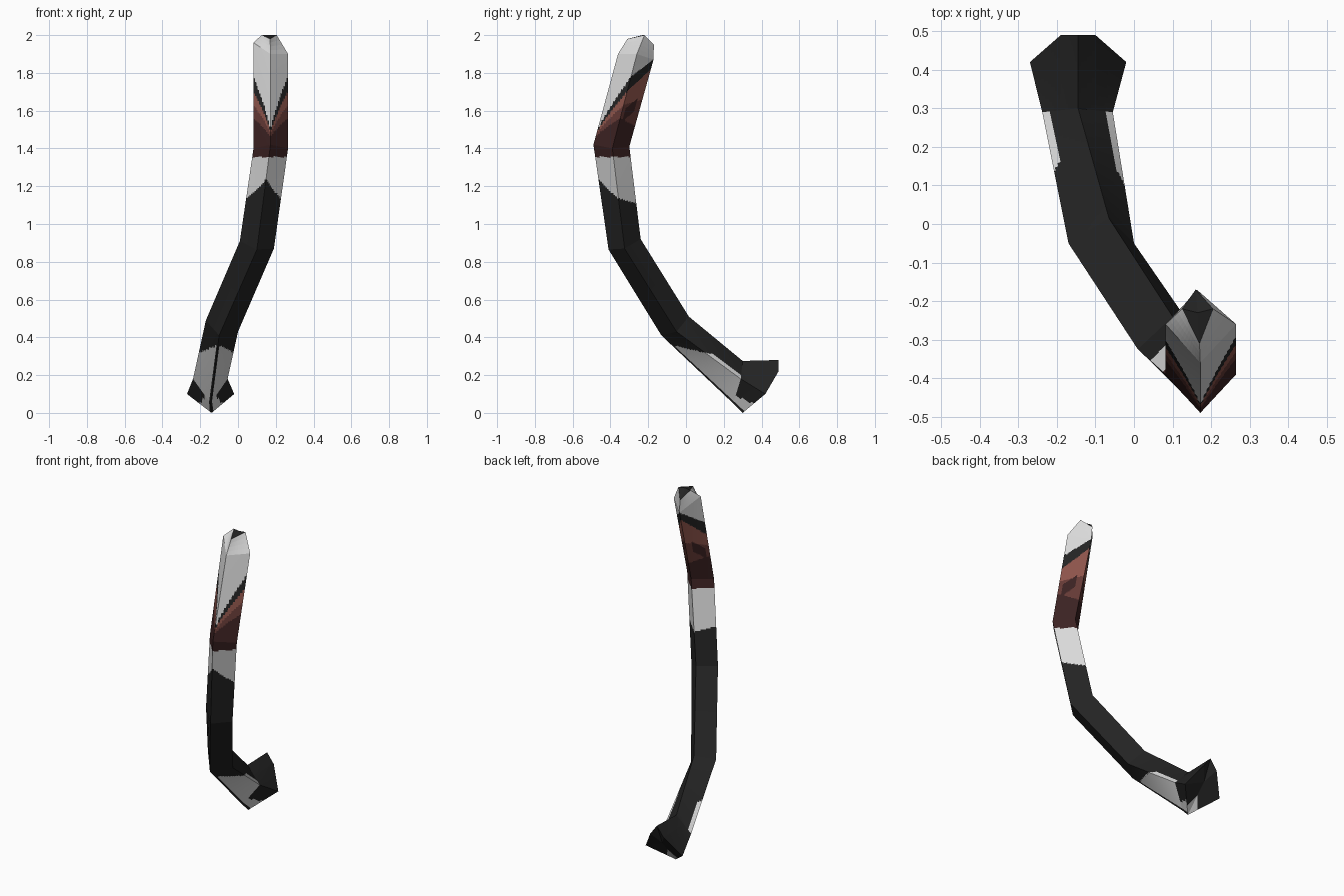
import bpy, bmesh
from mathutils import Vector as V

if "Cube" in bpy.data.objects:
    bpy.data.objects.remove(bpy.data.objects["Cube"])


def material(name, col):
    m = bpy.data.materials.new(name)
    m.diffuse_color = (*col, 1)
    m.use_nodes = True
    m.node_tree.nodes["Principled BSDF"].inputs["Base Color"].default_value = m.diffuse_color
    return m


BLACK, GREY, RED, BROWN, MAROON = range(5)
mats = [material("soft black", (.017, .017, .017)),
        material("light grey", (.70, .70, .70)),
        material("red brown", (.27, .09, .07)),
        material("mid brown", (.13, .042, .036)),
        material("dark maroon", (.045, .016, .016))]


def diamond(front, right, back, left):
    """Six-point loop from four corners (extra points sit mid-edge on the back sides)."""
    f, r, b, l = map(V, (front, right, back, left))
    return [f, r, (r + b) / 2, b, (b + l) / 2, l]


# cross-sections from the flared root to the tip
rings = [
    [V(p) for p in ((-.14, .30, 0), (-.02, .42, .10), (-.10, .49, .22),
                    (-.145, .49, .28), (-.19, .49, .22), (-.27, .42, .10))],
    diamond((-.145, .25, .05), (-.055, .29, .18), (-.145, .30, .275), (-.238, .29, .18)),
    diamond((-.10, -.13, .41), (.0, -.05, .43), (-.065, .015, .51), (-.17, -.05, .49)),
    diamond((.10, -.41, .865), (.19, -.325, .87), (.10, -.24, .92), (.01, -.325, .91)),
    diamond((.172, -.49, 1.42), (.265, -.39, 1.40), (.175, -.30, 1.41), (.082, -.39, 1.40)),
    diamond((.172, -.36, 1.90), (.265, -.26, 1.90), (.165, -.172, 1.87), (.082, -.26, 1.96)),
    diamond((.170, -.31, 1.98), (.205, -.22, 2.0), (.16, -.17, 1.95), (.125, -.22, 2.0)),
]
DEPTH = [0, .5, .75, 1, .75, .5]      # 0 = front ridge, 1 = back ridge


def curve(d, front, side, back):
    """Height of a colour boundary running around the tail."""
    if d < .5:
        return front + (side - front) * (d / .5) ** .8
    return side + (back - side) * (d - .5) / .5


def colour(p, d, seg):
    z = p.z
    if seg == 0:                                   # flared root
        return GREY if .03 < d and z + .5 * d < .17 else BLACK
    if seg == 1:                                   # pale underside
        return GREY if .05 < d < .60 and z < .36 - .08 * d else BLACK
    if z < curve(d, 1.24, 1.135, 1.11):
        return BLACK
    if z < 1.355:
        return GREY
    if z < curve(d, 1.46, 1.56, 1.52):
        return MAROON
    # dark blotch on each rear side
    if abs(d - .72) < .13 and abs(z - 1.52 - .2 * d + .06) < .035:
        return MAROON
    if z < curve(d, 1.475, 1.63, 1.66):
        return BROWN
    if z < curve(d, 1.485, 1.70, 1.82):
        return RED
    if z < curve(d, 1.495, 1.78, 1.87):
        return BLACK
    return GREY


bm = bmesh.new()


def add_face(verts, mat):
    f = bm.faces.new(verts)
    f.material_index = mat
    f.smooth = False


# tube: each flat side is split into a fine grid so painted bands can follow it
NU = 12
STEPS = [14, 40, 2, 60, 90, 4]
for seg, (a, b) in enumerate(zip(rings, rings[1:])):
    nv = STEPS[seg]
    for s in range(6):
        t = (s + 1) % 6
        grid = [[bm.verts.new(a[s].lerp(a[t], i / NU).lerp(b[s].lerp(b[t], i / NU), j / nv))
                 for i in range(NU + 1)] for j in range(nv + 1)]
        for j in range(nv):
            for i in range(NU):
                q = [grid[j][i], grid[j][i + 1], grid[j + 1][i + 1], grid[j + 1][i]]
                c = sum((v.co for v in q), V()) / 4
                d = DEPTH[s] + (DEPTH[t] - DEPTH[s]) * (i + .5) / NU
                add_face(q, colour(c, d, seg))

# root cap, with a pale patch at its lowest corner
root = rings[0]
mid = sum(root, V()) / 6
for s in range(6):
    p, q = root[s], root[(s + 1) % 6]
    if s in (0, 5):
        low, side = (p, q) if s == 0 else (q, p)
        m = low.lerp(side, .3)
        k = low.lerp(mid, .6)
        tris = [((low, m, k), GREY), ((m, side, k), BLACK), ((k, side, mid), BLACK)]
    else:
        tris = [((p, q, mid), BLACK)]
    for pts, mat in tris:
        add_face([bm.verts.new(v) for v in pts], mat)

# dark tip cap
tip = rings[-1]
top = V((.165, -.23, 2.0))
for s in range(6):
    add_face([bm.verts.new(v) for v in (tip[s], tip[(s + 1) % 6], top)], BLACK)

bmesh.ops.remove_doubles(bm, verts=bm.verts, dist=.0004)
bmesh.ops.recalc_face_normals(bm, faces=bm.faces)
me = bpy.data.meshes.new("tail")
bm.to_mesh(me)
bm.free()
for m in mats:
    me.materials.append(m)
bpy.context.collection.objects.link(bpy.data.objects.new("tail", me))
